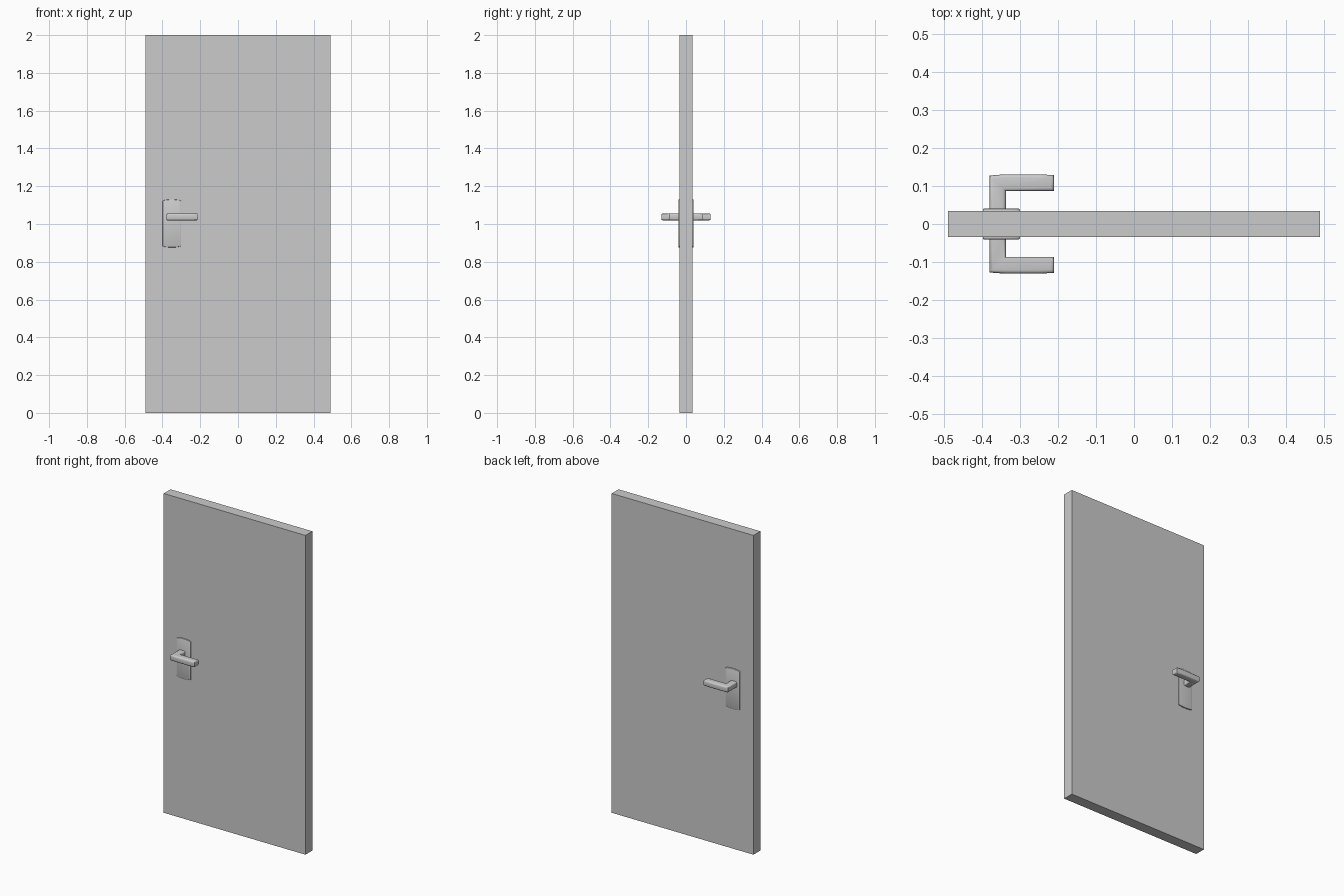
import bpy
import bmesh
import math
from mathutils import Vector

cube = bpy.data.objects.get("Cube")
if cube:
    bpy.data.objects.remove(cube, do_unlink=True)

GREY = (0.6, 0.6, 0.6, 1.0)
grey = bpy.data.materials.new("plain grey")
grey.use_nodes = True
grey.diffuse_color = GREY
grey.node_tree.nodes["Principled BSDF"].inputs["Base Color"].default_value = GREY


def prism(name, outline, direction, bevel_rule=None, bevel=0.0, segments=1):
    """Extrude a closed outline along direction and bevel the chosen edges."""
    bm = bmesh.new()
    face = bm.faces.new([bm.verts.new(p) for p in outline])
    ext = bmesh.ops.extrude_face_region(bm, geom=[face])
    moved = [g for g in ext["geom"] if isinstance(g, bmesh.types.BMVert)]
    bmesh.ops.translate(bm, vec=Vector(direction), verts=moved)
    bmesh.ops.recalc_face_normals(bm, faces=bm.faces)
    if bevel_rule:
        bmesh.ops.bevel(bm, geom=[e for e in bm.edges if bevel_rule(e)], offset=bevel,
                        segments=segments, profile=0.5, affect='EDGES')
        bmesh.ops.recalc_face_normals(bm, faces=bm.faces)
    mesh = bpy.data.meshes.new(name)
    bm.to_mesh(mesh)
    bm.free()
    mesh.materials.append(grey)
    obj = bpy.data.objects.new(name, mesh)
    bpy.context.collection.objects.link(obj)
    return obj


def smooth(obj):
    bpy.ops.object.select_all(action='DESELECT')
    obj.select_set(True)
    bpy.context.view_layer.objects.active = obj
    bpy.ops.object.shade_smooth_by_angle(angle=math.radians(35))


# Door slab
W, T = 0.491, 0.034
prism("door_panel", [(-W, -T, 0), (W, -T, 0), (W, T, 0), (-W, T, 0)], (0, 0, 2))

# Backplate outline: straight sides, shallow arched top and bottom
PX, PZ, PW = -0.35, 1.003, 0.049
arch = [(PW * math.cos(math.pi * i / 12), 0.118 + 0.009 * math.sin(math.pi * i / 12))
        for i in range(13)]
plate = arch + [(-x, -z) for x, z in arch]

# Lever outline seen from above: neck out of the door, then a bar towards the middle
lever = [(-0.381, 0.036), (-0.338, 0.036), (-0.338, 0.087), (-0.211, 0.087),
         (-0.211, 0.129), (-0.25, 0.131), (-0.34, 0.131), (-0.381, 0.128)]

for side, sign in (("front", -1), ("back", 1)):
    # Plate, rounded along its outer rim
    smooth(prism(side + "_backplate",
                 [(PX + x, sign * 0.030, PZ + z) for x, z in plate],
                 (0, sign * 0.011, 0),
                 lambda e: all(abs(v.co.y) > 0.04 for v in e.verts), 0.004, 2))
    # Lever handle, rounded along its upper and lower edges
    smooth(prism(side + "_lever_handle",
                 [(x, sign * y, 1.019) for x, y in lever],
                 (0, 0, 0.037),
                 lambda e: abs(e.verts[0].co.z - e.verts[1].co.z) < 1e-5
                 and max(abs(v.co.y) for v in e.verts) > 0.04,
                 0.009, 3))
